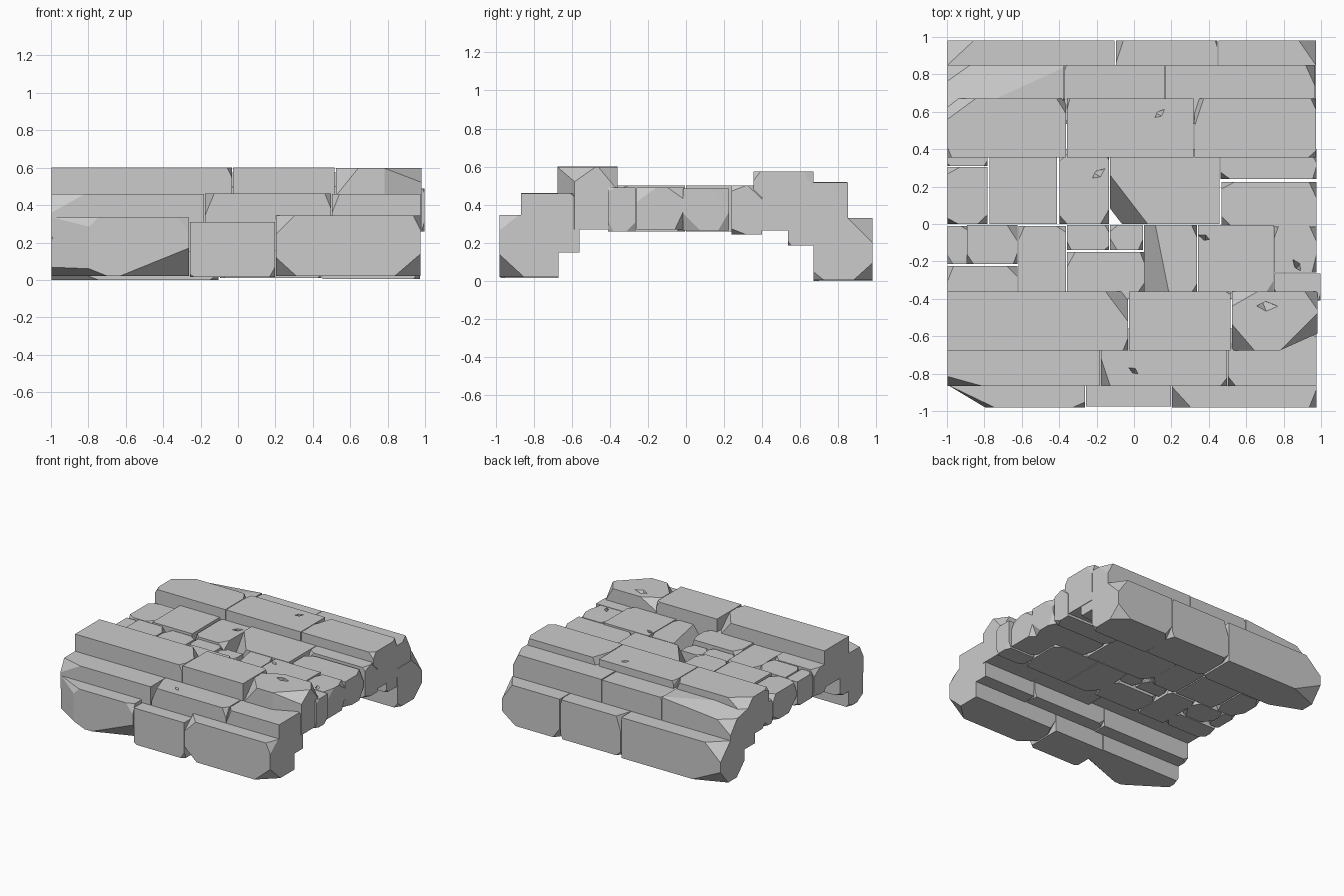
import bpy, bmesh, random
from mathutils import Vector

random.seed(7)


def chip(bm, lo, hi, sx, sy, sz, a, b, c):
    """Slice off a corner (or an edge where a distance is 0) with a flat plane."""
    signs, dist = (sx, sy, sz), (a, b, c)
    corner = Vector([hi[i] if signs[i] > 0 else lo[i] for i in range(3)])
    n = Vector([signs[i] / dist[i] if dist[i] else 0 for i in range(3)])
    k = next(i for i in range(3) if dist[i])
    p = corner.copy()
    p[k] -= signs[k] * dist[k]
    res = bmesh.ops.bisect_plane(bm, geom=bm.verts[:] + bm.edges[:] + bm.faces[:], dist=1e-5,
                                 plane_co=p, plane_no=n.normalized(), clear_outer=True)
    edges = [e for e in res["geom_cut"] if isinstance(e, bmesh.types.BMEdge) and e.is_boundary]
    if len(edges) > 2:
        bmesh.ops.edgeloop_fill(bm, edges=edges)


def block(name, x, y, z, cuts=(), rough=0.5, size=0.07):
    """A cut stone: a box with given chips plus small random ones."""
    gap = 0.003
    lo, hi = (x[0] + gap, y[0], z[0]), (x[1] - gap, y[1], z[1])
    bm = bmesh.new()
    bmesh.ops.create_cube(bm, size=1)
    for v in bm.verts:
        v.co = [lo[i] if v.co[i] < 0 else hi[i] for i in range(3)]
    for cut in cuts:
        chip(bm, lo, hi, *cut)
    taken = [c[:3] for c in cuts]
    for sx in (-1, 1):
        for sy in (-1, 1):
            for sz in (-1, 1):
                a, b, c = (size * random.uniform(0.35, 1.3) for _ in range(3))
                if random.random() < rough and (sx, sy, sz) not in taken:
                    chip(bm, lo, hi, sx, sy, sz, a * 0.7, b, c)
    bmesh.ops.recalc_face_normals(bm, faces=bm.faces[:])
    me = bpy.data.meshes.new(name)
    bm.to_mesh(me)
    bm.free()
    ob = bpy.data.objects.new(name, me)
    bpy.context.collection.objects.link(ob)
    return ob


def notch(ob, loc, r):
    """Small pointed gouge in the top of a stone."""
    bpy.ops.mesh.primitive_cone_add(vertices=4, radius1=0, radius2=r, depth=r * 2, location=loc,
                                    rotation=(0.3, 0.2, random.uniform(0, 3)))
    cutter = bpy.context.object
    cutter.scale = (1, 0.45, 1)
    cutter.hide_render = True
    mod = ob.modifiers.new("notch", "BOOLEAN")
    mod.operation, mod.object, mod.solver = "DIFFERENCE", cutter, "EXACT"
    bpy.context.view_layer.objects.active = ob
    bpy.ops.object.modifier_apply(modifier=mod.name)
    bpy.data.objects.remove(cutter)


# Front stepped edge courses
F = (-0.98, -0.67)
block("front_low_left", (-1, -0.26), F, (0.02, 0.335),
      [(-1, -1, 0, 0.2, 0.12, 0), (-1, -1, 1, 0.25, 0.12, 0.25), (1, -1, -1, 0.37, 0.14, 0.15),
       (-1, -1, -1, 0.3, 0.2, 0.12)], 0.3)
block("front_low_mid", (-0.26, 0.2), (-0.975, -0.67), (0.015, 0.31), (), 0.4, 0.04)
block("front_low_right", (0.2, 0.98), F, (0.02, 0.345),
      [(1, -1, -1, 0.14, 0.13, 0.12), (-1, -1, -1, 0.11, 0.1, 0.1), (-1, -1, 1, 0.1, 0.11, 0.1),
       (1, -1, 1, 0.04, 0.1, 0.08)], 0.3)
B = (-0.865, -0.56)
block("front_step_left", (-1, -0.18), B, (0.15, 0.46), [(-1, -1, 1, 0.18, 0.05, 0.1)])
step = block("front_step_mid", (-0.18, 0.5), B, (0.155, 0.462), [(-1, -1, 1, 0.05, 0.15, 0.12)])
block("front_step_right", (0.5, 0.98), B, (0.15, 0.46), [(-1, -1, 1, 0.04, 0.05, 0.1)])
C = (-0.675, -0.36)
block("front_curb_left", (-1, -0.03), C, (0.3, 0.6), [(1, 1, 1, 0.12, 0.16, 0.15)], 0.4, 0.05)
block("front_curb_mid", (-0.03, 0.52), C, (0.275, 0.6), (), 0.5, 0.05)
curb = block("front_curb_right", (0.52, 0.985), C, (0.27, 0.598),
             [(1, -1, 0, 0.2, 0.09, 0), (-1, -1, 1, 0.12, 0.14, 0.15), (1, -1, 1, 0.2, 0.2, 0.14),
              (-1, 1, 1, 0.14, 0.08, 0.08), (1, 1, 1, 0.07, 0.1, 0.12)], 0.4)

# Back stepped edge courses
D = (0.355, 0.67)
block("back_curb_left", (-1, -0.36), D, (0.27, 0.575),
      [(-1, 1, 1, 0.15, 0.11, 0.12), (1, 1, 1, 0.05, 0.08, 0.1)])
back_curb = block("back_curb_mid", (-0.36, 0.32), D, (0.27, 0.575), (), 0.5, 0.05)
block("back_curb_right", (0.32, 0.975), D, (0.265, 0.575), [(-1, 1, 1, 0.05, 0.15, 0.12)], 0.4)
E = (0.535, 0.85)
block("back_step_left", (-1, -0.375), E, (0.19, 0.52),
      [(-1, 1, 1, 0.65, 0.3, 0.06), (-1, 1, 1, 0.18, 0.12, 0.15)], 0.4)
block("back_step_mid", (-0.375, 0.165), E, (0.19, 0.515), (), 0.5, 0.05)
block("back_step_right", (0.165, 0.97), E, (0.185, 0.518), [(1, 1, 1, 0.05, 0.11, 0.1)], 0.4, 0.05)
G = (0.67, 0.98)
block("back_low_left", (-1, -0.1), G, (0, 0.33),
      [(-1, 1, 1, 0.14, 0.13, 0.13), (-1, 1, -1, 0.25, 0.1, 0.12), (-1, -1, -1, 0.25, 0.1, 0.1)], 0.3)
block("back_low_mid", (-0.1, 0.45), G, (0.01, 0.33), [(-1, 1, 1, 0.04, 0.12, 0.12)], 0.4, 0.05)
block("back_low_right", (0.45, 0.975), G, (0.005, 0.33),
      [(1, 1, 1, 0.09, 0.13, 0.13), (1, 1, -1, 0.12, 0.1, 0.09)], 0.4)

# Paving of the deck, back half then front half: x range, y range, z range
paving = [
    ((-1, -0.78), (0, 0.305), (0.27, 0.49)), ((-1, -0.78), (0.31, 0.4), (0.27, 0.46)),
    ((-0.775, -0.41), (0, 0.4), (0.27, 0.5)), ((-0.4, -0.13), (0, 0.4), (0.265, 0.49)),
    ((0.46, 0.98), (0.24, 0.4), (0.245, 0.5)), ((0.465, 0.98), (-0.015, 0.225), (0.265, 0.485)),
    ((-1, -0.89), (-0.215, -0.01), (0.28, 0.48)), ((-0.895, -0.62), (-0.215, -0.005), (0.27, 0.49)),
    ((-1, -0.62), (-0.4, -0.225), (0.27, 0.49)), ((-0.62, -0.36), (-0.4, -0.01), (0.265, 0.485)),
    ((-0.36, -0.13), (-0.14, -0.005), (0.28, 0.475)), ((-0.13, 0.05), (-0.14, -0.005), (0.28, 0.46)),
    ((-0.36, 0.06), (-0.4, -0.15), (0.265, 0.495)), ((0.34, 0.75), (-0.4, -0.005), (0.26, 0.5)),
    ((0.745, 0.98), (-0.26, -0.01), (0.27, 0.49)), ((0.745, 1.0), (-0.41, -0.265), (0.26, 0.49)),
]
stones = []
for i, (x, y, z) in enumerate(paving):
    small = min(x[1] - x[0], y[1] - y[0])
    stones.append(block(f"paving_stone_{i + 1}", x, y, z, (), 0.75, min(0.08, small * 0.36)))
block("paving_large", (-0.13, 0.46), (0, 0.4), (0.26, 0.5), [(-1, -1, 1, 0.2, 0.26, 0.35)], 0.4)
block("paving_split", (0.05, 0.34), (-0.4, -0.005), (0.26, 0.5),
      [(-1, -1, 1, 0.14, 0.7, 0.2), (-1, -1, -1, 0.08, 0.1, 0.1)], 0.5)

# Gouges in the upper faces
notch(step, (0.0, -0.79, 0.45), 0.045)
notch(curb, (0.7, -0.43, 0.57), 0.08)
notch(back_curb, (0.13, 0.59, 0.56), 0.05)
notch(stones[3], (-0.2, 0.27, 0.47), 0.06)
notch(stones[14], (0.87, -0.23, 0.47), 0.05)
notch(stones[13], (0.38, -0.08, 0.48), 0.04)
